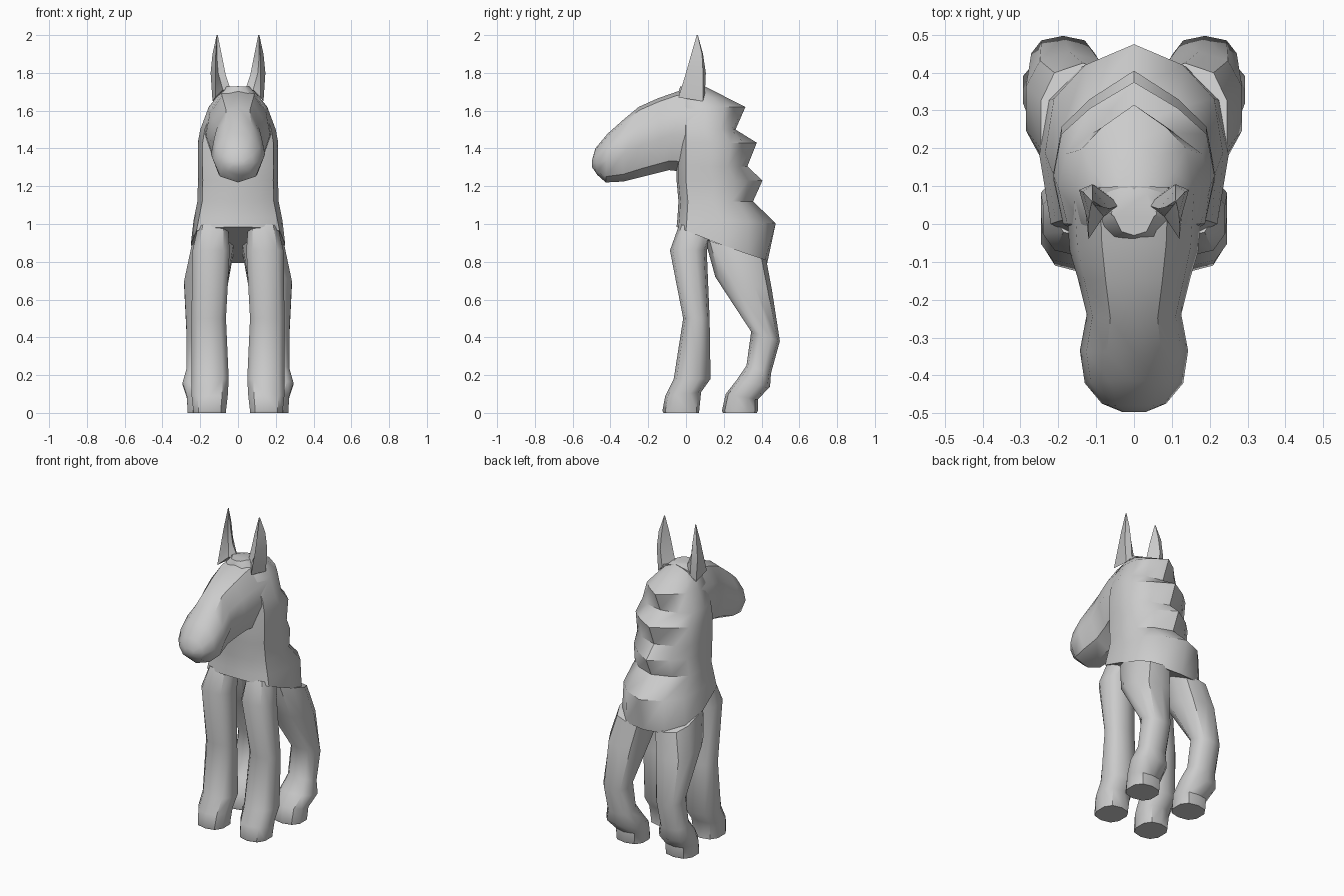
import bpy, bmesh, math


def loft(name, rings, angle=40):
    """Skin a list of equal-length closed rings and cap both ends."""
    bm = bmesh.new()
    vs = [[bm.verts.new(p) for p in r] for r in rings]
    n = len(vs[0])
    for a, b in zip(vs, vs[1:]):
        for i in range(n):
            j = (i + 1) % n
            bm.faces.new((a[i], a[j], b[j], b[i]))
    bm.faces.new(vs[0][::-1])
    bm.faces.new(vs[-1])
    bmesh.ops.remove_doubles(bm, verts=bm.verts, dist=0.0005)
    bmesh.ops.recalc_face_normals(bm, faces=bm.faces)
    me = bpy.data.meshes.new(name)
    bm.to_mesh(me)
    bm.free()
    ob = bpy.data.objects.new(name, me)
    bpy.context.collection.objects.link(ob)
    bpy.ops.object.select_all(action='DESELECT')
    ob.select_set(True)
    bpy.context.view_layer.objects.active = ob
    bpy.ops.object.shade_smooth_by_angle(angle=math.radians(angle))
    return ob


def mirrored(half):
    """Close a half section whose first and last points lie on x = 0."""
    return half + [(-x, y, z) for x, y, z in half[-2:0:-1]]


# Neck and mantle with a stepped mane: z, half width, front y, back-corner y, ridge y
def body_ring(z, w, yf, yc, yb, slope=0.0):
    mid = yf + 0.5 * (yc - yf)
    pts = [(0, yf), (0.55 * w, yf + 0.01), (0.88 * w, yf + 0.05), (w, mid),
           (0.9 * w, mid + 0.62 * (yc - mid)), (0.55 * w, yc), (0, yb)]
    return mirrored([(x, y, z - slope * (y - yf)) for x, y in pts])


body = [body_ring(0.985, 0.25, -0.05, 0.415, 0.43, 0.4),
        body_ring(1.035, 0.235, -0.045, 0.42, 0.475, 0.06)]
for row in [(1.12, 0.215, -0.04, 0.31, 0.355), (1.23, 0.212, -0.05, 0.33, 0.405),
            (1.305, 0.213, -0.05, 0.285, 0.325), (1.43, 0.213, -0.05, 0.305, 0.375),
            (1.50, 0.20, -0.05, 0.24, 0.262), (1.62, 0.155, -0.05, 0.255, 0.315),
            (1.67, 0.115, -0.05, 0.18, 0.215), (1.728, 0.06, -0.03, 0.08, 0.10)]:
    body.append(body_ring(*row))
loft("neck_and_mantle", body)

# Head: top y, top z, bottom y, bottom z, half width
SECTION = [(0, 0), (0.5, 0.05), (0.88, 0.28), (1, 0.55), (0.72, 0.88), (0, 1)]
head = []
for ty, tz, by, bz, w in [(0.10, 1.73, 0.05, 1.27, 0.18), (-0.05, 1.70, -0.09, 1.285, 0.17),
                          (-0.15, 1.665, -0.13, 1.275, 0.15), (-0.25, 1.62, -0.23, 1.25, 0.125),
                          (-0.34, 1.545, -0.33, 1.225, 0.143), (-0.415, 1.478, -0.425, 1.22, 0.13),
                          (-0.48, 1.40, -0.47, 1.26, 0.085), (-0.497, 1.34, -0.497, 1.30, 0.03)]:
    head.append(mirrored([(w * f, ty + t * (by - ty), tz + t * (bz - tz)) for f, t in SECTION]))
loft("head", head)


# Legs: front y, front z, back y, back z, inner x, outer x
def leg(name, rows, side):
    rings = []
    for yf, zf, yb, zb, xi, xo in rows:
        ring = []
        for k in range(10):
            a = 2 * math.pi * k / 10 + math.pi / 2
            c, s = math.cos(a), math.sin(a)
            c = math.copysign(abs(c) ** 0.8, c)
            s = math.copysign(abs(s) ** 0.8, s)
            t = min(1, max(0, 0.5 + 0.5 * s))
            x = (xi + xo) / 2 + min(1, max(-1, c)) * (xo - xi) / 2
            ring.append((side * x, yf + t * (yb - yf), zf + t * (zb - zf)))
        rings.append(ring)
    loft(name, rings)


FRONT = [(-0.035, 1.0, 0.14, 0.95, 0.05, 0.215), (-0.085, 0.86, 0.11, 0.86, 0.04, 0.245),
         (-0.015, 0.50, 0.125, 0.50, 0.06, 0.25), (-0.065, 0.18, 0.13, 0.18, 0.045, 0.25),
         (-0.11, 0.09, 0.08, 0.11, 0.05, 0.25), (-0.125, 0.01, 0.07, 0.01, 0.06, 0.24),
         (-0.12, 0.0, 0.07, 0.0, 0.06, 0.24)]
BACK = [(0.10, 0.92, 0.425, 0.81, 0.02, 0.25), (0.155, 0.72, 0.455, 0.65, 0.05, 0.29),
        (0.345, 0.43, 0.497, 0.38, 0.10, 0.275), (0.32, 0.25, 0.45, 0.21, 0.10, 0.275),
        (0.265, 0.17, 0.445, 0.14, 0.075, 0.298), (0.21, 0.10, 0.38, 0.07, 0.075, 0.275),
        (0.19, 0.01, 0.38, 0.01, 0.08, 0.27), (0.195, 0.0, 0.375, 0.0, 0.08, 0.27)]

for side, tag in ((-1, "right"), (1, "left")):
    leg("front_leg_" + tag, FRONT, side)
    leg("back_leg_" + tag, BACK, side)
    # Pointed ear with a hollow facing the front
    ear = [[(0.035, 0.05, 1.70), (0.10, 0.10, 1.69), (0.135, 0.09, 1.65), (0.12, -0.04, 1.67), (0.08, 0.02, 1.71)],
           [(0.065, 0.04, 1.79), (0.11, 0.105, 1.80), (0.145, 0.09, 1.80), (0.12, 0.0, 1.80), (0.105, 0.05, 1.80)],
           [(0.085, 0.045, 1.89), (0.11, 0.09, 1.90), (0.135, 0.085, 1.90), (0.118, 0.025, 1.89), (0.112, 0.06, 1.89)],
           [(0.11 + dx, 0.06 + dy, 2.0) for dx, dy in
            ((-0.003, 0), (0, 0.003), (0.003, 0.002), (0.002, -0.003), (0, 0))]]
    loft("ear_" + tag, [[(side * x, y, z) for x, y, z in r] for r in ear])
